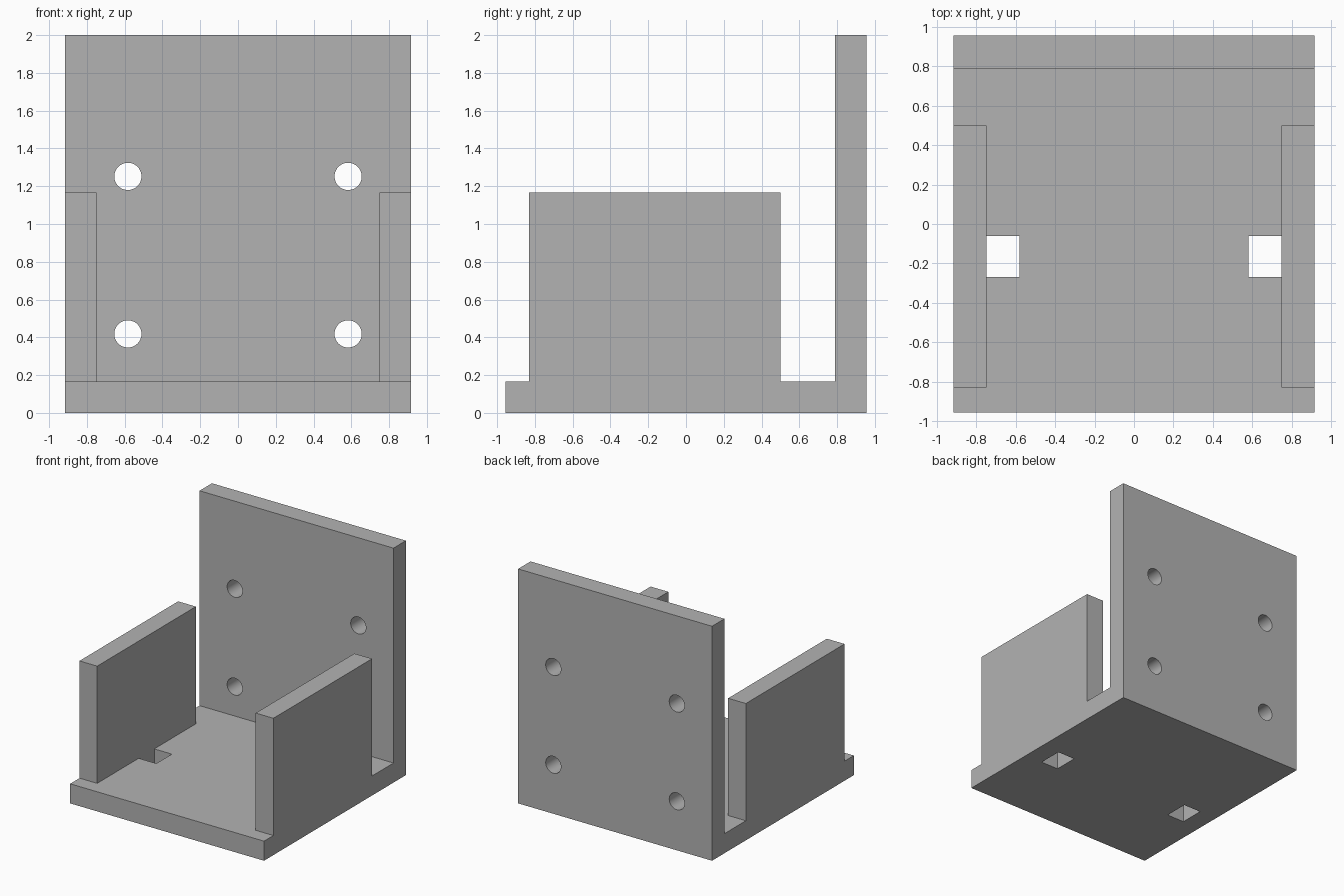
import bpy, bmesh, math
from mathutils import Matrix, Vector

if "Cube" in bpy.data.objects:
    bpy.data.objects.remove(bpy.data.objects["Cube"], do_unlink=True)

W, D, H, T = 0.915, 0.956, 2.0, 0.167   # half width, half depth, height, thickness
INNER = W - T                            # inner face of the side walls

grey = bpy.data.materials.new("plain grey")
grey.use_nodes = True
grey.diffuse_color = (0.45, 0.45, 0.45, 1)
grey.node_tree.nodes["Principled BSDF"].inputs["Base Color"].default_value = (0.45, 0.45, 0.45, 1)


def finish(name, bm):
    bmesh.ops.recalc_face_normals(bm, faces=bm.faces)
    mesh = bpy.data.meshes.new(name)
    bm.to_mesh(mesh)
    bm.free()
    mesh.materials.append(grey)
    obj = bpy.data.objects.new(name, mesh)
    bpy.context.collection.objects.link(obj)
    return obj


def box(name, low, high):
    low, high = Vector(low), Vector(high)
    bm = bmesh.new()
    bmesh.ops.create_cube(bm, size=1, matrix=Matrix.Translation((low + high) / 2)
                          @ Matrix.Diagonal((*(high - low), 1)))
    return finish(name, bm)


def rod(name, x, z, radius):
    bm = bmesh.new()
    bmesh.ops.create_cone(bm, cap_ends=True, segments=48, radius1=radius, radius2=radius, depth=1,
                          matrix=Matrix.Translation((x, D, z)) @ Matrix.Rotation(math.pi / 2, 4, "X"))
    return finish(name, bm)


def combine(target, tool, operation):
    mod = target.modifiers.new(operation.lower(), "BOOLEAN")
    mod.operation, mod.solver, mod.object = operation, "EXACT", tool
    bpy.context.view_layer.objects.active = target
    bpy.ops.object.modifier_apply(modifier=mod.name)
    bpy.data.objects.remove(tool, do_unlink=True)


# L-shaped floor and back plate, extruded across the width
bm = bmesh.new()
profile = [(-D, 0), (D, 0), (D, H), (D - T, H), (D - T, T), (-D, T)]
face = bm.faces.new([bm.verts.new((-W, y, z)) for y, z in profile])
side = bmesh.ops.extrude_face_region(bm, geom=[face])
bmesh.ops.translate(bm, vec=(2 * W, 0, 0),
                    verts=[v for v in side["geom"] if isinstance(v, bmesh.types.BMVert)])
bracket = finish("mounting_bracket", bm)

for s in (-1, 1):
    # Side wall
    xs = sorted((s * INNER, s * W))
    combine(bracket, box("side_wall", (xs[0], -0.83, 0.05), (xs[1], 0.5, T + 1)), "UNION")
    # Strap slot through the floor, against the wall
    xs = sorted((s * 0.582, s * INNER))
    combine(bracket, box("slot_cutter", (xs[0], -0.27, -0.1), (xs[1], -0.06, T + 0.1)), "DIFFERENCE")
    # Screw holes through the back plate
    for z in (0.418, 1.252):
        combine(bracket, rod("hole_cutter", s * 0.583, z, 0.072), "DIFFERENCE")

# Merge coplanar leftovers and smooth only the hole walls
bm = bmesh.new()
bm.from_mesh(bracket.data)
bmesh.ops.remove_doubles(bm, verts=bm.verts, dist=0.0005)
bmesh.ops.dissolve_limit(bm, angle_limit=0.01, verts=bm.verts, edges=bm.edges)
bm.to_mesh(bracket.data)
bm.free()
bpy.ops.object.select_all(action="DESELECT")
bracket.select_set(True)
bpy.context.view_layer.objects.active = bracket
bpy.ops.object.shade_smooth_by_angle(angle=math.radians(30))
